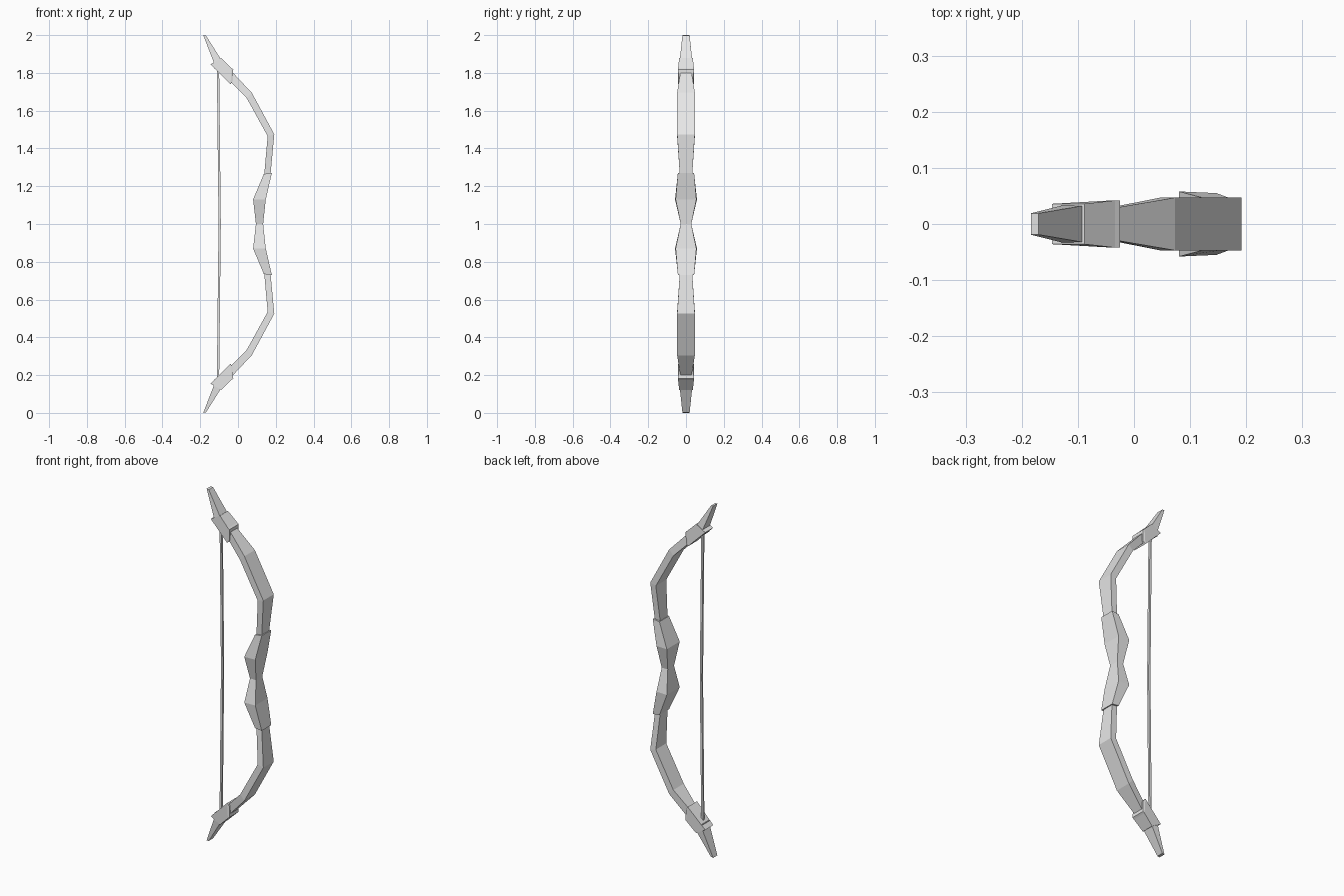
import bpy, bmesh

cube = bpy.data.objects.get("Cube")
if cube:
    bpy.data.objects.remove(cube, do_unlink=True)

grey = bpy.data.materials.new("plain grey")
grey.use_nodes = True
grey.diffuse_color = (0.8, 0.8, 0.8, 1)
grey.node_tree.nodes["Principled BSDF"].inputs["Base Color"].default_value = (0.8, 0.8, 0.8, 1)


def loft(name, sections):
    """Skin four-sided sections: (outer x, z, half width, inner x, z, half width)."""
    bm = bmesh.new()
    rings = []
    for ox, oz, ow, ix, iz, iw in sections:
        rings.append([bm.verts.new(p) for p in
                      ((ox, -ow, oz), (ox, ow, oz), (ix, iw, iz), (ix, -iw, iz))])
    for a, b in zip(rings, rings[1:]):
        for i in range(4):
            j = (i + 1) % 4
            bm.faces.new((a[i], a[j], b[j], b[i]))
    bm.faces.new(rings[0])
    bm.faces.new(rings[-1])
    bmesh.ops.recalc_face_normals(bm, faces=bm.faces)
    mesh = bpy.data.meshes.new(name)
    bm.to_mesh(mesh)
    bm.free()
    mesh.materials.append(grey)
    obj = bpy.data.objects.new(name, mesh)
    bpy.context.collection.objects.link(obj)
    return obj


def flip(sections):
    """Mirror sections about the middle height z = 1."""
    return [(ox, 2 - oz, ow, ix, 2 - iz, iw) for ox, oz, ow, ix, iz, iw in sections]


# Upper half of the grip, from the middle outwards
grip = [
    (0.133, 1.00, 0.028, 0.095, 1.00, 0.028),
    (0.147, 1.13, 0.055, 0.080, 1.13, 0.058),
    (0.179, 1.27, 0.043, 0.137, 1.265, 0.043),
]
loft("grip", flip(grip)[::-1] + grip[1:])

# Bent limb
limb = [
    (0.171, 1.25, 0.032, 0.138, 1.25, 0.032),
    (0.192, 1.475, 0.047, 0.157, 1.465, 0.047),
    (0.073, 1.695, 0.047, 0.047, 1.665, 0.047),
    (-0.050, 1.825, 0.026, -0.060, 1.775, 0.026),
]

# Block holding the string, with a bevelled limb end
block = [
    (-0.088, 1.878, 0.036, -0.146, 1.845, 0.036),
    (-0.034, 1.825, 0.042, -0.040, 1.740, 0.042),
    (-0.025, 1.818, 0.042, -0.028, 1.755, 0.038),
]

# Tapering horn at the end
horn = [
    (-0.075, 1.835, 0.034, -0.125, 1.820, 0.034),
    (-0.088, 1.868, 0.033, -0.128, 1.855, 0.033),
    (-0.170, 1.998, 0.019, -0.184, 2.000, 0.019),
]

for side, shape in (("upper", lambda s: s), ("lower", flip)):
    loft(side + "_limb", shape(limb))
    loft(side + "_string_block", shape(block))
    loft(side + "_horn", shape(horn))

# Slightly drawn string
r = 0.006
string = [(x + r, z, r, x - r, z, r) for x, z in
          ((-0.106, 0.16), (-0.097, 1.0), (-0.106, 1.84))]
loft("bow_string", string)
